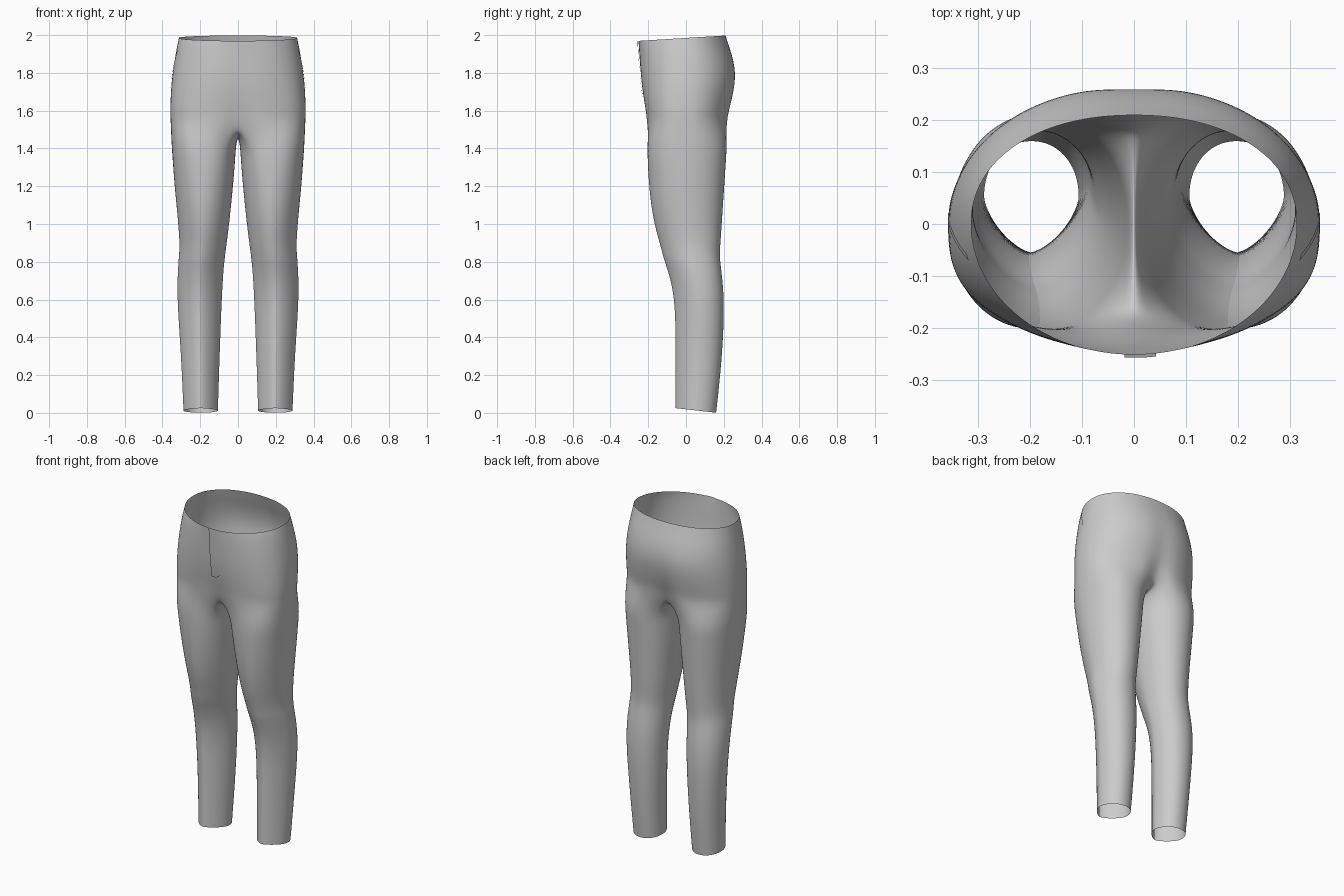
import bpy, bmesh
from math import sin, cos, pi, exp, radians

cube = bpy.data.objects.get("Cube")
if cube:
    bpy.data.objects.remove(cube)

# Cloth colour
cloth = bpy.data.materials.new("grey cloth")
cloth.use_nodes = True
GREY = (0.6, 0.6, 0.6, 1)
cloth.diffuse_color = GREY
cloth.node_tree.nodes["Principled BSDF"].inputs["Base Color"].default_value = GREY

OUTER, INNER = 26, 10      # segments round the outside and inside of a leg

# Torso rings: z, half width, front y, back y, front exponent, seat cleft depth
TORSO = [
    (1.54, .357, -.212, .228, 2.7, .035),
    (1.59, .359, -.216, .234, 2.7, .022),
    (1.64, .358, -.224, .246, 2.6, .014),
    (1.72, .355, -.236, .262, 2.4, .008),
    (1.80, .346, -.243, .267, 2.3, .005),
    (1.88, .334, -.247, .250, 2.2, .002),
    (1.94, .323, -.250, .228, 2.1, 0),
    (1.985, .314, -.252, .210, 2.0, 0),
]
# Leg rings: z, inner x, outer x, front y, back y, front exponent
LEG = [
    (1.42, .010, .352, -.206, .218, 2.4),
    (1.32, .016, .345, -.203, .211, 2.2),
    (1.20, .026, .336, -.195, .203, 2.0),
    (1.08, .038, .324, -.182, .195, 1.85),
    (.97, .050, .314, -.160, .188, 1.75),
    (.88, .062, .309, -.133, .181, 1.7),
    (.82, .070, .314, -.119, .179, 1.65),
    (.75, .077, .319, -.094, .188, 1.6),
    (.65, .083, .322, -.068, .199, 1.55),
    (.52, .089, .317, -.056, .202, 1.5),
    (.35, .095, .305, -.055, .194, 1.5),
    (.18, .101, .296, -.055, .180, 1.5),
    (.013, .106, .289, -.055, .160, 1.5),
]


def power(v, n):
    return (1 if v >= 0 else -1) * abs(v) ** (2 / n)


def oval(a, cx, cy, rx, yf, yb, nf, nb):
    """Point on an oval whose front and back halves have their own shape."""
    n, ry = (nf, cy - yf) if a < 0 else (nb, yb - cy)
    return cx + rx * power(cos(a), n), cy + ry * power(sin(a), n)


def torso_ring(bm, row):
    z, w, yf, yb, nf, cleft = row
    verts = []
    for i in range(OUTER + 1):
        x, y = oval(-pi / 2 + pi * i / OUTER, 0, 0, w, yf, yb, nf, 2.15)
        if i in (0, OUTER):
            x = 0
        y += (-cleft if y > 0 else cleft * .7) * exp(-(x / .06) ** 2)
        tilt = .013 * y / .21 if z > 1.95 else 0
        verts.append(bm.verts.new((x, y, z + tilt)))
    return verts


def leg_ring(bm, row):
    z, xi, xo, yf, yb, nf = row
    cx, cy, rx = (xi + xo) / 2, (yf + yb) / 2, (xo - xi) / 2
    verts = []
    for i in range(OUTER + INNER):
        a = radians(-130 + 10 * i)
        a = a - 2 * pi if a > pi + 1e-6 else a
        x, y = oval(a, cx, cy, rx, yf, yb, nf, 2.1)
        tilt = -.012 * (y - cy) / (yb - cy) if z < .1 else 0
        verts.append(bm.verts.new((x, y, z + tilt)))
    return verts


def finish(bm, name):
    mesh = bpy.data.meshes.new(name)
    for f in bm.faces:
        f.smooth = True
    bm.to_mesh(mesh)
    bm.free()
    mesh.materials.append(cloth)
    ob = bpy.data.objects.new(name, mesh)
    bpy.context.collection.objects.link(ob)
    return ob


# Trousers: one half, mirrored
bm = bmesh.new()
crease = bm.edges.layers.float.new("crease_edge")
rings = [torso_ring(bm, r) for r in TORSO]
for low, up in zip(rings, rings[1:]):
    for i in range(OUTER):
        bm.faces.new((low[i], low[i + 1], up[i + 1], up[i]))

# Crotch seam closes the lowest torso ring into the top of the leg
front, back = rings[0][0].co, rings[0][-1].co
seam = []
for k in range(1, INNER):
    t = pi * k / INNER
    y = (front.y + back.y) / 2 + (back.y - front.y) / 2 * cos(t)
    seam.append(bm.verts.new((0, y, front.z - .08 * sin(t))))
up = rings[0] + seam

for row in LEG:
    low = leg_ring(bm, row)
    total = len(low)
    for i in range(total):
        j = (i + 1) % total
        bm.faces.new((low[i], low[j], up[j], up[i]))
    # Pressed front pleat
    if row[0] < 1.25:
        pleat = bm.edges.get((low[4], up[4]))
        pleat[crease] = 1 if row[0] < 1.1 else .5
        pleat.smooth = row[0] > 1.1
    up = low

trousers = finish(bm, "trousers")
mirror = trousers.modifiers.new("Mirror", 'MIRROR')
mirror.merge_threshold = .0005
sub = trousers.modifiers.new("Smooth", 'SUBSURF')
sub.levels = sub.render_levels = 2


def cling(ob, axis, lift):
    """Press a flat strip on to the trousers along one axis."""
    wrap = ob.modifiers.new("Cling", 'SHRINKWRAP')
    wrap.target = trousers
    wrap.wrap_method = 'PROJECT'
    wrap.use_project_x, wrap.use_project_y = axis == 'x', axis == 'y'
    wrap.use_project_z = False
    wrap.use_negative_direction = wrap.use_positive_direction = True
    wrap.offset = lift
    wrap.wrap_mode = 'OUTSIDE_SURFACE'


def strip(name, point, rows, cols):
    bm = bmesh.new()
    grid = [[bm.verts.new(point(c / cols, r / rows)) for c in range(cols + 1)]
            for r in range(rows + 1)]
    for a, b in zip(grid, grid[1:]):
        for c in range(cols):
            bm.faces.new((a[c], a[c + 1], b[c + 1], b[c]))
    return finish(bm, name)


# Fly placket with a rounded lower corner
def fly_point(u, v):
    bottom = 1.665 + .05 * max(0, u - .3) ** 2
    return -.018 + .06 * u, -.3, bottom + (1.968 - bottom) * v


cling(strip("fly_placket", fly_point, 16, 6), 'y', .006)


# Slanted side pocket welts
def welt_point(u, v):
    return .42, -.07 + .08 * (1 - v) + .012 * u, 1.68 + .24 * v


for side, name in ((1, "left_pocket_welt"), (-1, "right_pocket_welt")):
    welt = strip(name, lambda u, v: (side * welt_point(u, v)[0],
                                     welt_point(u if side > 0 else 1 - u, v)[1],
                                     welt_point(u, v)[2]), 14, 2)
    cling(welt, 'x', .003)
